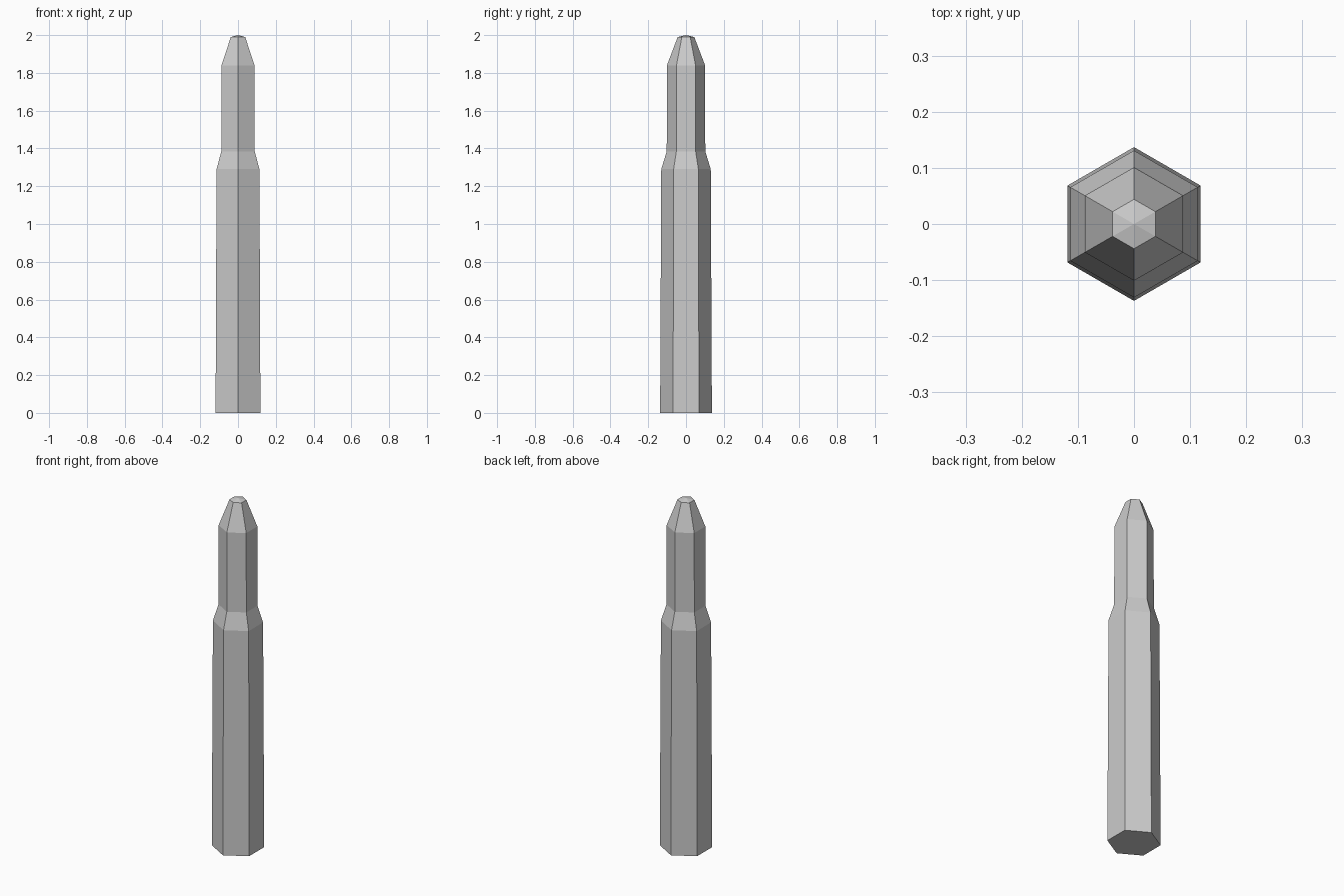
import bpy, bmesh
from math import pi, sin, cos

if "Cube" in bpy.data.objects:
    bpy.data.objects.remove(bpy.data.objects["Cube"])

SIDES = 6
# Profile from base to tip: (radius, height)
PROFILE = [(0.137, 0.0), (0.131, 1.29), (0.102, 1.385), (0.101, 1.84), (0.044, 1.99)]
TIP_Z = 2.0

bm = bmesh.new()

# Hexagonal rings with corners on the y axis
rings = []
for r, z in PROFILE:
    rings.append([bm.verts.new((r * cos(pi / 2 + i * 2 * pi / SIDES),
                                r * sin(pi / 2 + i * 2 * pi / SIDES), z))
                  for i in range(SIDES)])

# Shaft, shoulder, neck and taper walls
for low, high in zip(rings, rings[1:]):
    for i in range(SIDES):
        j = (i + 1) % SIDES
        bm.faces.new((low[i], low[j], high[j], high[i]))

# Flat base and shallow pointed tip
bm.faces.new(rings[0][::-1])
tip = bm.verts.new((0, 0, TIP_Z))
for i in range(SIDES):
    bm.faces.new((rings[-1][i], rings[-1][(i + 1) % SIDES], tip))

bmesh.ops.recalc_face_normals(bm, faces=bm.faces)
mesh = bpy.data.meshes.new("hexagonal_post")
bm.to_mesh(mesh)
bm.free()
bpy.context.collection.objects.link(bpy.data.objects.new("hexagonal_post", mesh))
